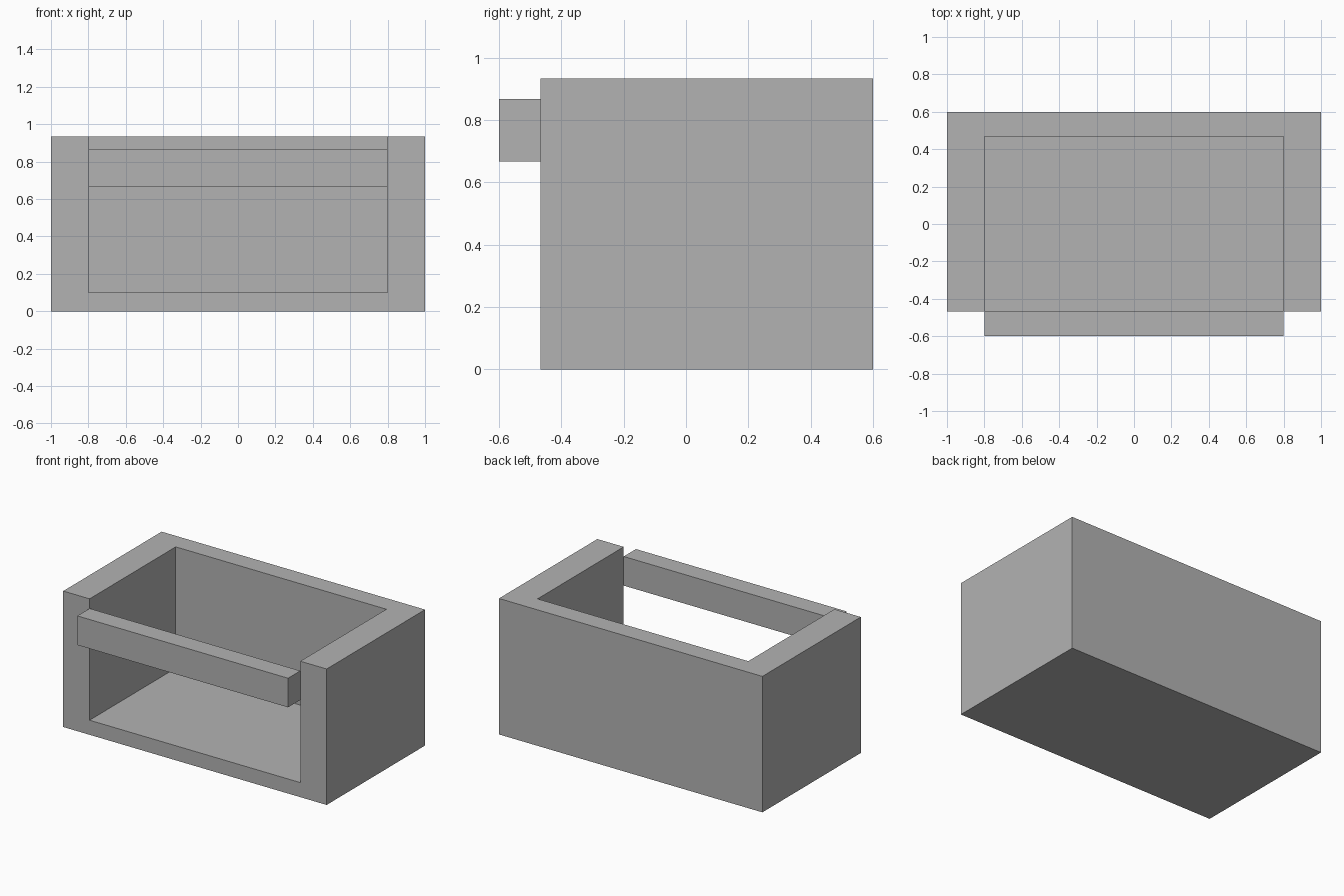
import bpy
from mathutils import Vector

cube = bpy.data.objects.get("Cube")
if cube:
    bpy.data.objects.remove(cube, do_unlink=True)

# Single plain grey material
grey = bpy.data.materials.new("plain_grey")
grey.use_nodes = True
colour = (0.45, 0.45, 0.45, 1)
grey.diffuse_color = colour
grey.node_tree.nodes["Principled BSDF"].inputs["Base Color"].default_value = colour

WIDTH, DEPTH, HEIGHT = 2.0, 1.2, 0.933
WALL, BACK, FLOOR = 0.2, 0.133, 0.1
FRONT = -DEPTH / 2 + BACK       # front edge of the side walls
INNER = WIDTH / 2 - WALL        # half width of the opening


def box(name, low, high):
    """Flat-faced box between two opposite corners."""
    low, high = Vector(low), Vector(high)
    bpy.ops.mesh.primitive_cube_add(size=1)
    obj = bpy.context.object
    obj.name = obj.data.name = name
    for v in obj.data.vertices:
        v.co = (low + high) / 2 + v.co * (high - low)
    obj.data.materials.append(grey)
    return obj


# Tray: solid block hollowed from the top and the front
cutter = box("hollow_cutter", (-INNER, FRONT - 0.5, FLOOR),
             (INNER, DEPTH / 2 - BACK, HEIGHT + 0.5))
cutter.hide_render = True
tray = box("open_tray", (-WIDTH / 2, FRONT, 0), (WIDTH / 2, DEPTH / 2, HEIGHT))
cut = tray.modifiers.new("hollow", "BOOLEAN")
cut.operation = "DIFFERENCE"
cut.solver = "EXACT"
cut.object = cutter
bpy.ops.object.modifier_apply(modifier=cut.name)
bpy.data.objects.remove(cutter, do_unlink=True)

# Front rail: bar between the inner wall edges, proud of the opening
box("front_rail", (-INNER, -DEPTH / 2, 0.667), (INNER, FRONT, 0.867))
